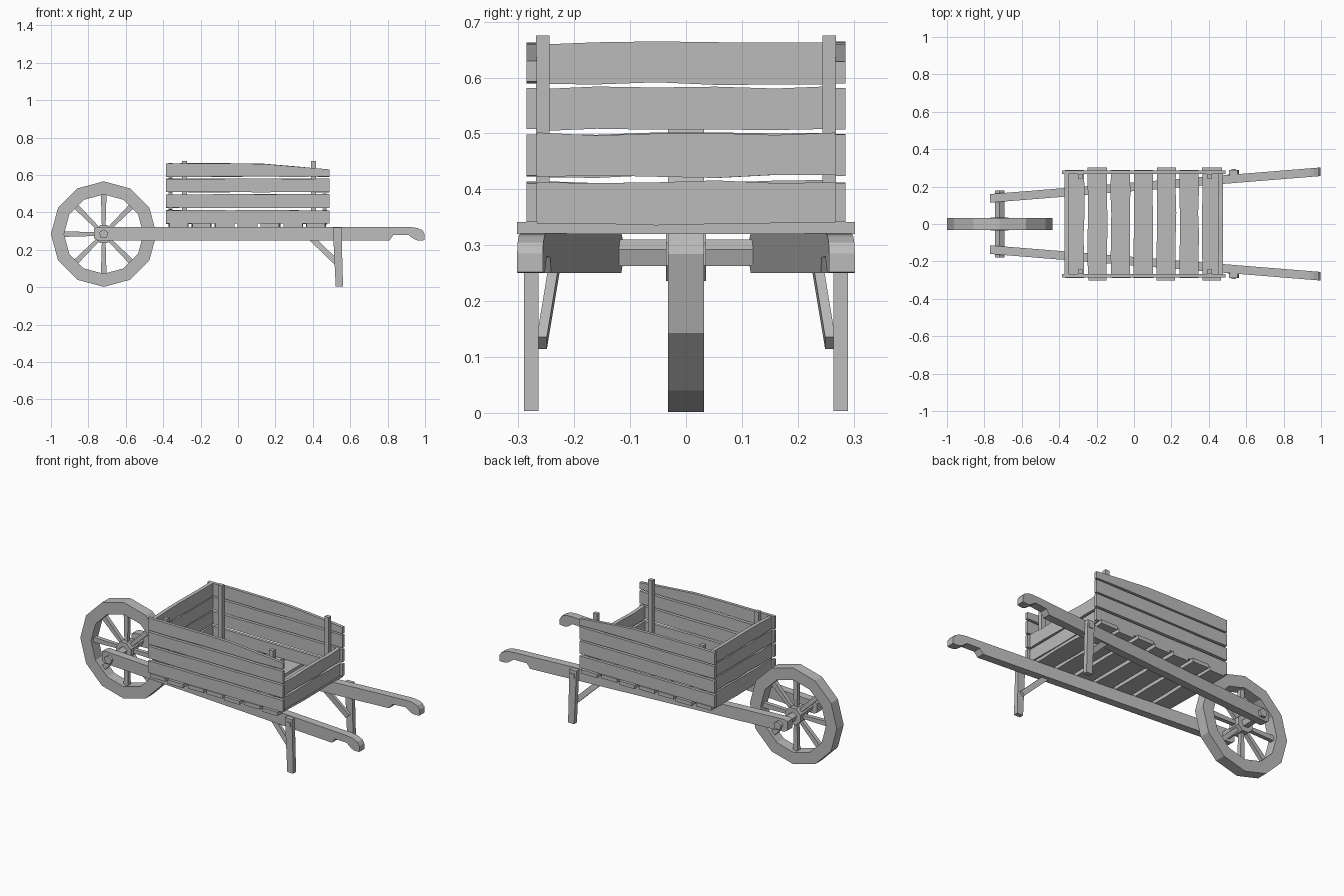
import bpy, bmesh, math, random
from mathutils import Vector

random.seed(4)
if "Cube" in bpy.data.objects:
    bpy.data.objects.remove(bpy.data.objects["Cube"])

wood = bpy.data.materials.new("weathered grey wood")
wood.use_nodes = True
GREY = (0.5, 0.5, 0.5, 1)
wood.diffuse_color = GREY
wood.node_tree.nodes["Principled BSDF"].inputs["Base Color"].default_value = GREY


def loft(name, rings, closed=False):
    """Skin a row of cross-sections, capping the ends or joining them in a loop."""
    bm = bmesh.new()
    rows = [[bm.verts.new(p) for p in ring] for ring in rings]
    n = len(rows[0])
    pairs = list(zip(rows, rows[1:])) + ([(rows[-1], rows[0])] if closed else [])
    for a, b in pairs:
        for i in range(n):
            j = (i + 1) % n
            bm.faces.new((a[i], a[j], b[j], b[i]))
    if not closed:
        bm.faces.new(rows[0])
        bm.faces.new(rows[-1])
    bmesh.ops.recalc_face_normals(bm, faces=bm.faces)
    mesh = bpy.data.meshes.new(name)
    bm.to_mesh(mesh)
    bm.free()
    mesh.materials.append(wood)
    obj = bpy.data.objects.new(name, mesh)
    bpy.context.collection.objects.link(obj)
    return obj


def bar(name, start, end, wide, thick, taper=1):
    """Square bar between two points; wide and thick are half-size vectors."""
    w, t = Vector(wide), Vector(thick)
    rings = []
    for p, k in ((Vector(start), 1), (Vector(end), taper)):
        rings.append([p + w * k + t, p - w * k + t, p - w * k - t, p + w * k - t])
    return loft(name, rings)


def plank(name, start, end, wide, thick, wobble=0.003, drop=None):
    """Rough-sawn board with uneven long edges; drop lowers the upper edge along it."""
    s, e, w, t = map(Vector, (start, end, wide, thick))
    rings = []
    for i in range(6):
        f = i / 5
        p = s.lerp(e, f)
        up = w * (1 + random.uniform(-wobble, wobble) / w.length)
        low = w * (1 + random.uniform(-wobble, wobble) / w.length)
        if drop:
            up = up - w.normalized() * drop(f)
        rings.append([p + up + t, p - low + t, p - low - t, p + up - t])
    return loft(name, rings)


# Wheel: twelve-sided rim, hub, axle and spokes
WX, WZ = -0.718, 0.284


def on_wheel(r, angle, y):
    return Vector((WX + r * math.cos(angle), y, WZ + r * math.sin(angle)))


def disc(name, r, half, sides, turn=0):
    return loft(name, [[on_wheel(r, turn + math.tau * i / sides, y) for i in range(sides)]
                       for y in (-half, half)])


loft("wheel_rim", [[on_wheel(r, math.tau * i / 12, y)
                    for r, y in ((0.282, -0.032), (0.282, 0.032), (0.212, 0.032), (0.212, -0.032))]
                   for i in range(12)], closed=True)
disc("wheel_hub", 0.052, 0.036, 8, math.pi / 8)
disc("axle", 0.026, 0.18, 5, math.pi / 2)
for i in range(8):
    a = math.tau * i / 8
    side = Vector((-math.sin(a), 0, math.cos(a)))
    bar(f"spoke_{i + 1}", on_wheel(0.04, a, 0), on_wheel(0.215, a, 0),
        side * 0.01, (0, 0.012, 0), taper=1.5)


# Long rails flaring out into shaped handles
def rail_y(x):
    return 0.137 + (x + 0.77) * 0.0805


RAIL = [(-0.77, 0.262, 0.314), (-0.75, 0.25, 0.322), (0.81, 0.25, 0.322), (0.83, 0.278, 0.322),
        (0.91, 0.28, 0.322), (0.94, 0.258, 0.32), (0.96, 0.25, 0.316), (0.985, 0.25, 0.305),
        (0.998, 0.252, 0.285)]
for label, s in (("left", 1), ("right", -1)):
    loft(f"rail_{label}", [[(x, s * (rail_y(x) + d), z)
                            for d, z in ((-0.023, lo), (0.023, lo), (0.023, hi), (-0.023, hi))]
                           for x, lo, hi in RAIL])
    # Leg with its peg and slanting brace
    bar(f"leg_{label}", (0.53, s * 0.277, 0.318), (0.542, s * 0.277, 0.003),
        (0.023, 0, 0), (0, 0.013, 0), taper=0.85)
    bar(f"leg_peg_{label}", (0.533, s * 0.225, 0.285), (0.533, s * 0.295, 0.285),
        (0.012, 0, 0), (0, 0, 0.012))
    bar(f"leg_brace_{label}", (0.385, s * 0.234, 0.27), (0.535, s * 0.258, 0.125),
        (0.011, 0, 0.011), (0, 0.009, 0))

# Floor boards laid across the rails
for i in range(7):
    x = -0.318 + i * 0.1225
    half = 0.302 if i in (1, 4, 6) else 0.29
    plank(f"floor_board_{i + 1}", (x, -half, 0.331), (x, half, 0.331),
          (0.051, 0, 0), (0, 0, 0.011))

# Box walls: four boards per side, tall front end, low rear end
LEVELS = [0.376, 0.461, 0.544, 0.627]
for i, z in enumerate(LEVELS):
    top = i == 3
    slope = (lambda f: max(0, f - 0.55) * 0.075) if top else None
    for label, s in (("left", 1), ("right", -1)):
        plank(f"side_board_{label}_{i + 1}", (-0.385, s * 0.276, z), (0.49, s * 0.276, z),
              (0, 0, 0.036), (0, 0.009, 0), 0.002, slope)
    crown = (lambda f: (f - 0.5) ** 2 * 0.02) if top else None
    plank(f"wheel_end_board_{i + 1}", (-0.36, -0.267, z), (-0.36, 0.267, z),
          (0, 0, 0.038), (0.011, 0, 0), 0.003, crown)
    if i < 2:
        plank(f"handle_end_board_{i + 1}", (0.464, -0.267, z), (0.464, 0.267, z),
              (0, 0, 0.038), (0.011, 0, 0))

# Corner posts inside the box
for label, s in (("left", 1), ("right", -1)):
    for end, x in (("wheel", -0.287), ("handle", 0.403)):
        bar(f"post_{end}_{label}", (x, s * 0.256, 0.33), (x, s * 0.256, 0.675),
            (0.013, 0, 0), (0, 0.012, 0))
